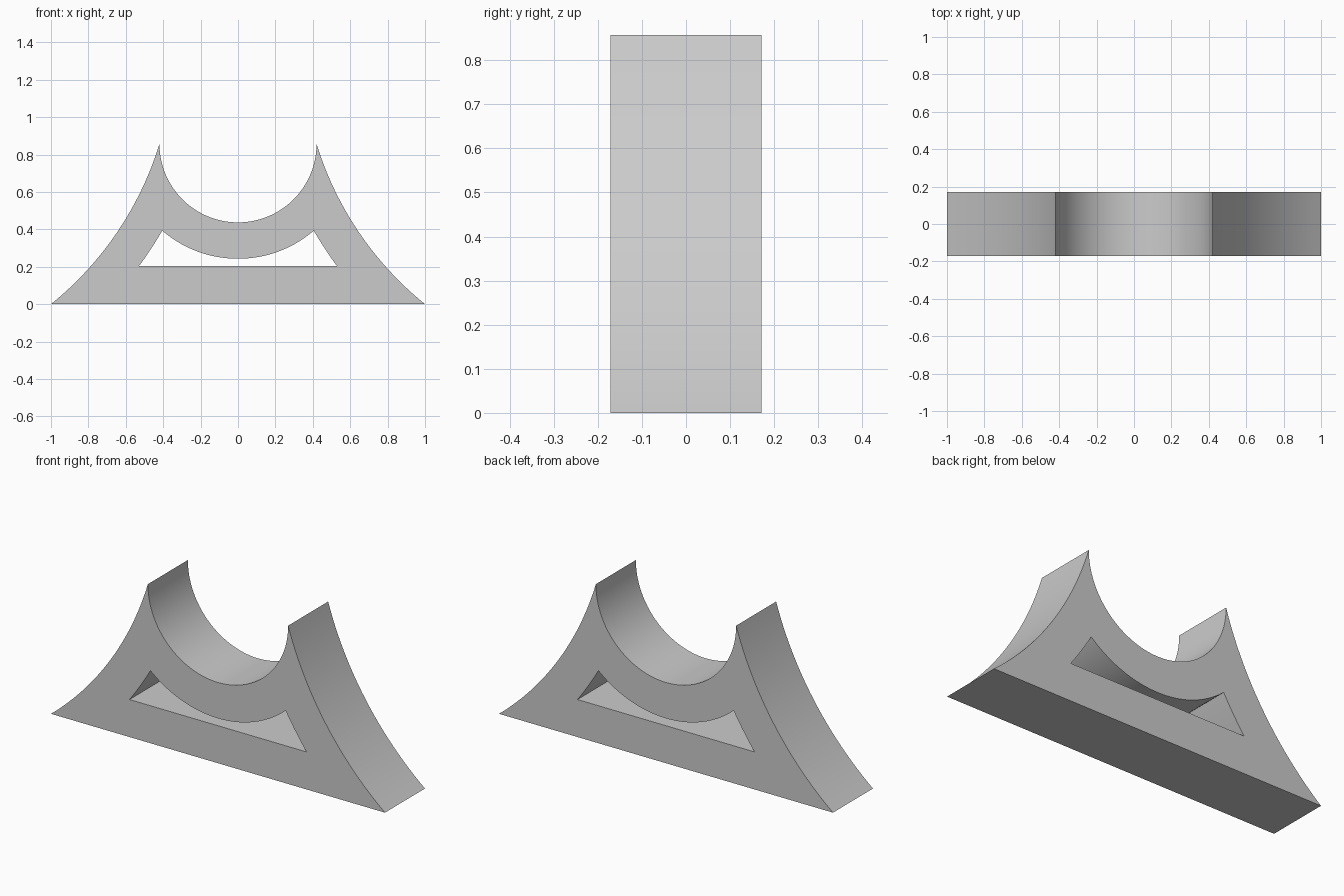
import bpy, bmesh
from math import atan2, cos, sin, hypot, radians
from mathutils import Vector

cube = bpy.data.objects.get("Cube")
if cube:
    bpy.data.objects.remove(cube, do_unlink=True)

DEPTH = 0.342
CRADLE = (0.0, 0.857)     # centre of the cradle arcs
FLANK = (2.11, 1.375)     # centre of the concave flank arcs


def arc(centre, start, end, steps):
    """Points from start to end around a centre, radius blended between them."""
    (ax, az), (bx, bz) = [(p[0] - centre[0], p[1] - centre[1]) for p in (start, end)]
    a0, a1, r0, r1 = atan2(az, ax), atan2(bz, bx), hypot(ax, az), hypot(bx, bz)
    points = []
    for i in range(steps + 1):
        t = i / steps
        a, r = a0 + (a1 - a0) * t, r0 + (r1 - r0) * t
        points.append((centre[0] + r * cos(a), centre[1] + r * sin(a)))
    return points


def half_outline(low, corner, foot):
    """Right half: cradle arc up to the corner, then flank arc to the foot."""
    return arc(CRADLE, low, corner, 32) + arc(FLANK, corner, foot, 24)[1:]


def add_loop(bm, half):
    """Mirror a half outline and add it as a closed loop of edges."""
    points = half + [(-x, z) for x, z in reversed(half[1:])]
    verts = [bm.verts.new((x, -DEPTH / 2, z)) for x, z in points]
    return [bm.edges.new((v, verts[i - 1])) for i, v in enumerate(verts)]


# Profile with its window, filled and extruded to depth
bm = bmesh.new()
edges = add_loop(bm, half_outline((0, 0.437), (0.42, 0.857), (1, 0)))
edges += add_loop(bm, half_outline((0, 0.243), (0.405, 0.393), (0.53, 0.203)))
bmesh.ops.triangle_fill(bm, use_beauty=True, use_dissolve=False, edges=edges,
                        normal=Vector((0, -1, 0)))
result = bmesh.ops.extrude_face_region(bm, geom=bm.faces[:], use_keep_orig=True)
moved = [g for g in result["geom"] if isinstance(g, bmesh.types.BMVert)]
bmesh.ops.translate(bm, verts=moved, vec=(0, DEPTH, 0))
bmesh.ops.recalc_face_normals(bm, faces=bm.faces[:])
mesh = bpy.data.meshes.new("cradle_stand")
bm.to_mesh(mesh)
bm.free()

stand = bpy.data.objects.new("cradle_stand", mesh)
bpy.context.collection.objects.link(stand)

# Plain grey finish
grey = bpy.data.materials.new("light_grey")
grey.use_nodes = True
colour = (0.6, 0.6, 0.6, 1)
grey.diffuse_color = colour
grey.node_tree.nodes["Principled BSDF"].inputs["Base Color"].default_value = colour
mesh.materials.append(grey)

# Smooth curved walls, crisp corners
bpy.ops.object.select_all(action="DESELECT")
stand.select_set(True)
bpy.context.view_layer.objects.active = stand
bpy.ops.object.shade_smooth_by_angle(angle=radians(30))
